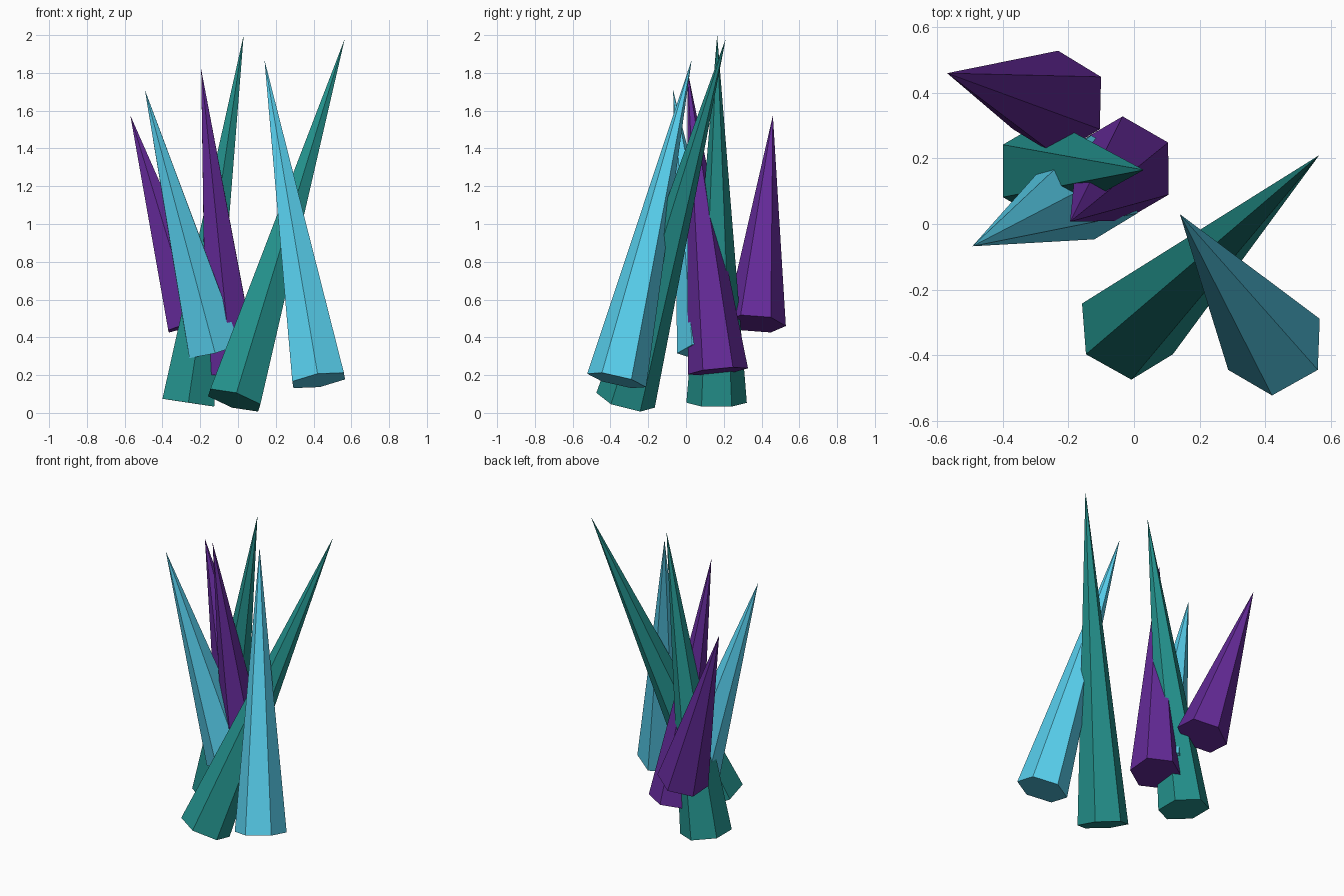
import bpy, bmesh, math
from mathutils import Vector

if "Cube" in bpy.data.objects:
    bpy.data.objects.remove(bpy.data.objects["Cube"])

R = 0.16  # shared radius of the hexagonal crystal bases


def material(name, rgb):
    m = bpy.data.materials.new(name)
    m.diffuse_color = (*rgb, 1)
    m.use_nodes = True
    m.node_tree.nodes["Principled BSDF"].inputs["Base Color"].default_value = m.diffuse_color
    return m


teal = material("teal", (0.017, 0.283, 0.262))
blue = material("light_blue", (0.098, 0.63, 0.855))
purple = material("purple", (0.127, 0.023, 0.314))


def crystal(name, base, tip, mat):
    """Six-sided spike from base centre to tip, one base corner towards +y."""
    base, tip = Vector(base), Vector(tip)
    n = (tip - base).normalized()
    v = (Vector((0, 1, 0)) - n * n.y).normalized()
    u = v.cross(n)
    bm = bmesh.new()
    ring = []
    for i in range(6):
        a = math.radians(90 + 60 * i)
        ring.append(bm.verts.new(base + R * (u * math.cos(a) + v * math.sin(a))))
    top = bm.verts.new(tip)
    bm.faces.new(ring[::-1])
    for i in range(6):
        bm.faces.new((ring[i], ring[(i + 1) % 6], top))
    bmesh.ops.recalc_face_normals(bm, faces=bm.faces)
    me = bpy.data.meshes.new(name)
    bm.to_mesh(me)
    bm.free()
    me.materials.append(mat)
    bpy.context.collection.objects.link(bpy.data.objects.new(name, me))


# Cluster of leaning spikes
crystal("teal_crystal_right", (-0.02, -0.32, 0.067), (0.565, 0.21, 1.98), teal)
crystal("teal_crystal_left", (-0.263, 0.162, 0.054), (0.03, 0.165, 2.0), teal)
crystal("blue_crystal_right", (0.427, -0.367, 0.172), (0.14, 0.03, 1.87), blue)
crystal("blue_crystal_left", (-0.126, 0.112, 0.335), (-0.493, -0.068, 1.71), blue)
crystal("purple_crystal_middle", (-0.033, 0.169, 0.22), (-0.195, 0.007, 1.82), purple)
crystal("purple_crystal_left", (-0.235, 0.369, 0.472), (-0.57, 0.46, 1.575), purple)
